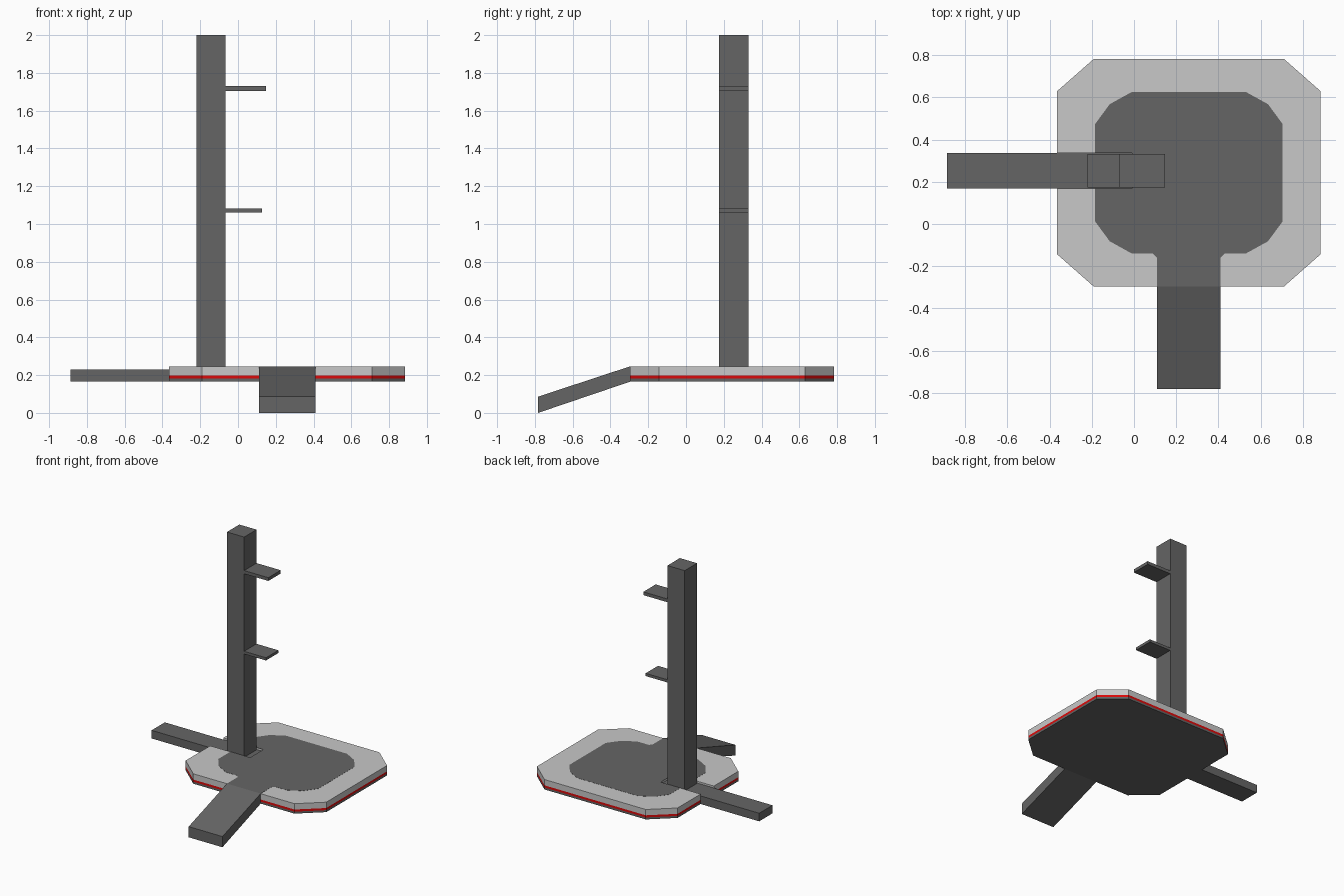
import bpy, bmesh
from mathutils import Vector

if "Cube" in bpy.data.objects:
    bpy.data.objects.remove(bpy.data.objects["Cube"])


def material(name, rgb):
    m = bpy.data.materials.new(name)
    m.diffuse_color = (*rgb, 1)
    m.use_nodes = True
    m.node_tree.nodes["Principled BSDF"].inputs["Base Color"].default_value = m.diffuse_color
    return m


DARK = material("dark grey", (0.13, 0.13, 0.13))
LIGHT = material("light grey", (0.58, 0.58, 0.58))
RED = material("red", (0.7, 0.003, 0.003))

CX, CY = 0.26, 0.243      # platform centre
TOP = 0.245


def solid(name, layers, mats):
    """Closed skin through a stack of matching point loops."""
    bm = bmesh.new()
    rings = [[bm.verts.new(p) for p in ring] for ring in layers]
    n = len(rings[0])
    bm.faces.new(rings[0])
    for a, b in zip(rings, rings[1:]):
        for i in range(n):
            j = (i + 1) % n
            bm.faces.new((a[i], a[j], b[j], b[i]))
    bm.faces.new(rings[-1])
    bmesh.ops.recalc_face_normals(bm, faces=bm.faces)
    me = bpy.data.meshes.new(name)
    bm.to_mesh(me)
    bm.free()
    ob = bpy.data.objects.new(name, me)
    bpy.context.collection.objects.link(ob)
    for m in mats:
        me.materials.append(m)
    return ob


def prism(name, outline, levels, mats):
    return solid(name, [[(x, y, z) for x, y in outline] for z in levels], mats)


def box(name, x0, x1, y0, y1, z0, z1, mat=DARK):
    return prism(name, [(x0, y0), (x1, y0), (x1, y1), (x0, y1)], (z0, z1), [mat])


def four_corners(corner):
    """Mirror one corner (offsets from centre) into a full outline."""
    pts = []
    for sx, sy in ((1, -1), (1, 1), (-1, 1), (-1, -1)):
        part = [(CX + sx * dx, CY + sy * dy) for dx, dy in corner]
        pts += part if sx * sy > 0 else part[::-1]
    return pts


def cut(ob, cutter):
    mod = ob.modifiers.new("slot", 'BOOLEAN')
    mod.operation = 'DIFFERENCE'
    mod.solver = 'EXACT'
    mod.object = cutter
    bpy.context.view_layer.objects.active = ob
    bpy.ops.object.modifier_apply(modifier=mod.name)


# platform with chamfered corners: dark foot, red band, light rim
platform = prism("platform", four_corners([(0.625, 0.386), (0.45, 0.54)]),
                 (0.165, 0.181, 0.198, TOP), [LIGHT, RED, DARK])

# dark standing mat with a neck running to the ramp
mat_outline = four_corners([(0.445, 0.23), (0.375, 0.325), (0.27, 0.383)])
mat_outline += [(0.09, -0.14), (0.11, -0.16), (0.11, -0.297),
                (0.41, -0.297), (0.41, -0.16), (0.43, -0.14)]
standing_mat = prism("standing_mat", mat_outline, (TOP - 0.002, TOP + 0.001), [DARK])

# recess under the column, open to the left edge
slot = box("slot_cutter", -0.5, -0.01, 0.168, 0.336, 0.23, 0.3)
cut(platform, slot)
cut(standing_mat, slot)
bpy.data.objects.remove(slot)

# platform colours by height and direction
for f in platform.data.polygons:
    z = f.center.z
    if z < 0.181 or (f.normal.z > 0.5 and z < 0.24):
        f.material_index = 2
    elif z < 0.198 or (z < 0.2 and abs(f.normal.z) < 0.5):
        f.material_index = 1
    else:
        f.material_index = 0

# entry ramp
profile = [(-0.297, TOP + 0.001), (-0.783, 0.086), (-0.783, 0.0), (-0.297, 0.165)]
solid("ramp", [[(x, y, z) for y, z in profile] for x in (0.11, 0.41)], [DARK])

# side arm, column and two shelves
box("side_arm", -0.886, -0.365, 0.168, 0.336, 0.165, 0.23)
box("column", -0.22, -0.067, 0.174, 0.331, 0.23, 2.0)
for name, x1, z0, z1 in (("lower_shelf", 0.127, 1.06, 1.082),
                         ("upper_shelf", 0.148, 1.705, 1.731)):
    box(name, -0.067, x1, 0.174, 0.331, z0, z1)
